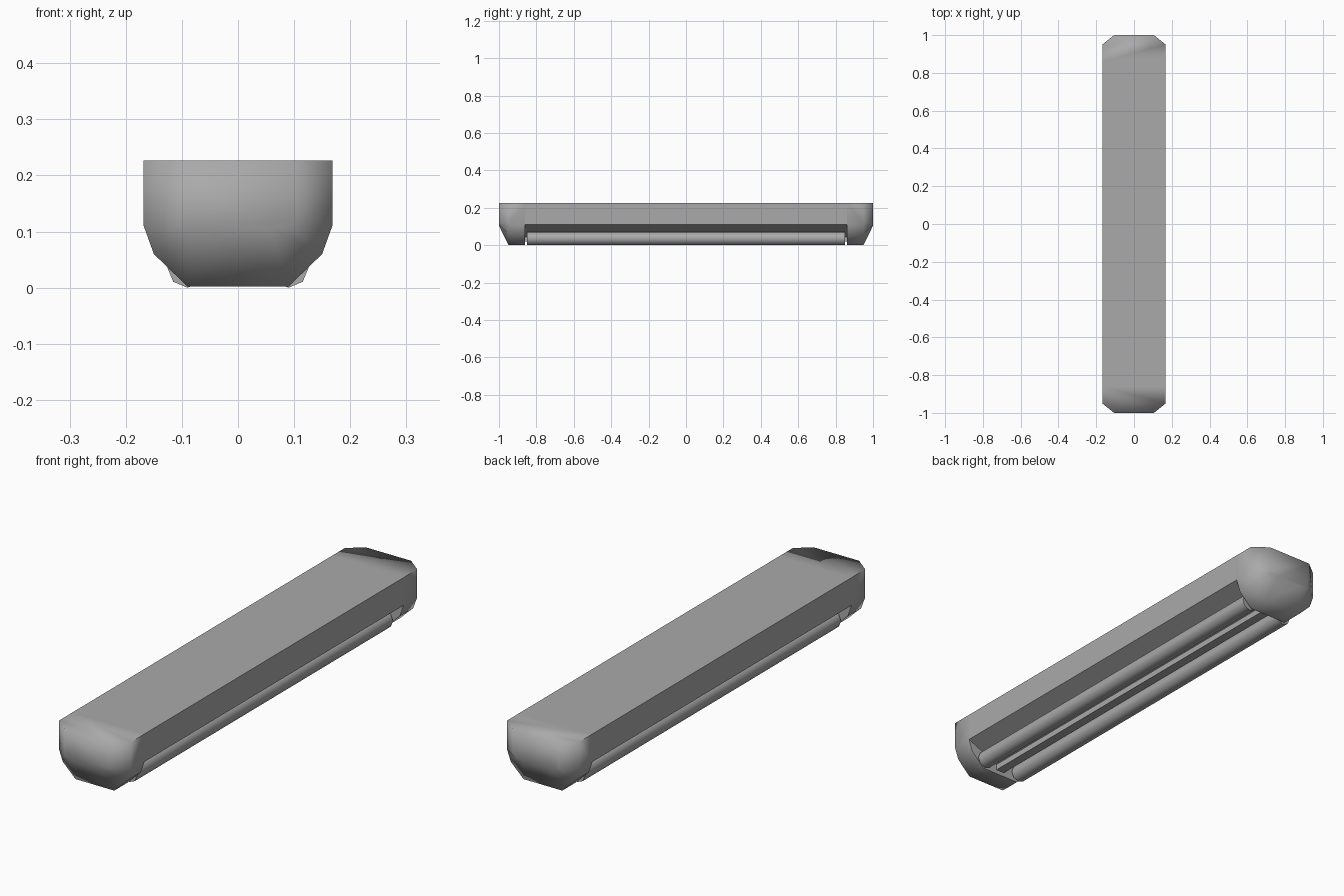
import bpy, bmesh
from mathutils import Matrix

cube = bpy.data.objects.get("Cube")
if cube:
    bpy.data.objects.remove(cube, do_unlink=True)

grey = bpy.data.materials.new("plain grey")
grey.use_nodes = True
colour = (0.4, 0.4, 0.4, 1)
grey.diffuse_color = colour
grey.node_tree.nodes["Principled BSDF"].inputs["Base Color"].default_value = colour

BODY_END = 0.86   # where the housing meets the end caps


def finish(bm, name, smooth):
    """Turn a bmesh into a named, coloured object."""
    bmesh.ops.recalc_face_normals(bm, faces=bm.faces)
    for f in bm.faces:
        f.smooth = smooth
    mesh = bpy.data.meshes.new(name)
    bm.to_mesh(mesh)
    bm.free()
    mesh.materials.append(grey)
    obj = bpy.data.objects.new(name, mesh)
    bpy.context.collection.objects.link(obj)
    return obj


def loft(bm, sections):
    """Skin symmetric half outlines, given as (y, [(x, z), ...]), and close the ends."""
    rings = []
    for y, half in sections:
        outline = half + [(-x, z) for x, z in reversed(half)]
        rings.append([bm.verts.new((x, y, z)) for x, z in outline])
    for a, b in zip(rings, rings[1:]):
        for i in range(len(a)):
            j = (i + 1) % len(a)
            bm.faces.new((a[i], a[j], b[j], b[i]))
    bm.faces.new(rings[0])
    bm.faces.new(rings[-1])
    return rings


# Housing: flat top and sides, sloped reflector and a central ridge underneath
housing = [(0.168, 0.227), (0.168, 0.11), (0.02, 0.045), (0.02, 0.02)]
bm = bmesh.new()
loft(bm, [(-BODY_END, housing), (BODY_END, housing)])
finish(bm, "housing", False)

# End caps: tapered and softly shaded towards the tip
cap_base = [(0.168, 0.227), (0.168, 0.11), (0.15, 0.06), (0.09, 0.002)]
cap_tip = [(0.105, 0.227), (0.105, 0.118), (0.095, 0.11), (0.06, 0.105)]
for side, name in ((-1, "front_end_cap"), (1, "back_end_cap")):
    bm = bmesh.new()
    rings = loft(bm, [(side * BODY_END, cap_base),
                      (side * 0.95, cap_base),
                      (side * 1.0, cap_tip)])
    inner, middle = rings[0], rings[1]
    for i, v in enumerate(inner):
        bm.edges.get((v, inner[(i + 1) % len(inner)])).smooth = False
    # Crisp upper edges that fade out towards the tip
    for i in (0, -1):
        bm.edges.get((inner[i], middle[i])).smooth = False
    finish(bm, name, True)

# Lamp tubes: eight-sided, smooth along their length
for side, name in ((-1, "right_tube"), (1, "left_tube")):
    bm = bmesh.new()
    turn = Matrix.Translation((side * 0.09, 0, 0.036)) @ Matrix.Rotation(1.5707963, 4, "X")
    bmesh.ops.create_cone(bm, cap_ends=True, segments=8, radius1=0.036,
                          radius2=0.036, depth=1.7, matrix=turn)
    for e in bm.edges:
        if abs(e.verts[0].co.y - e.verts[1].co.y) < 0.01:
            e.smooth = False
    finish(bm, name, True)
